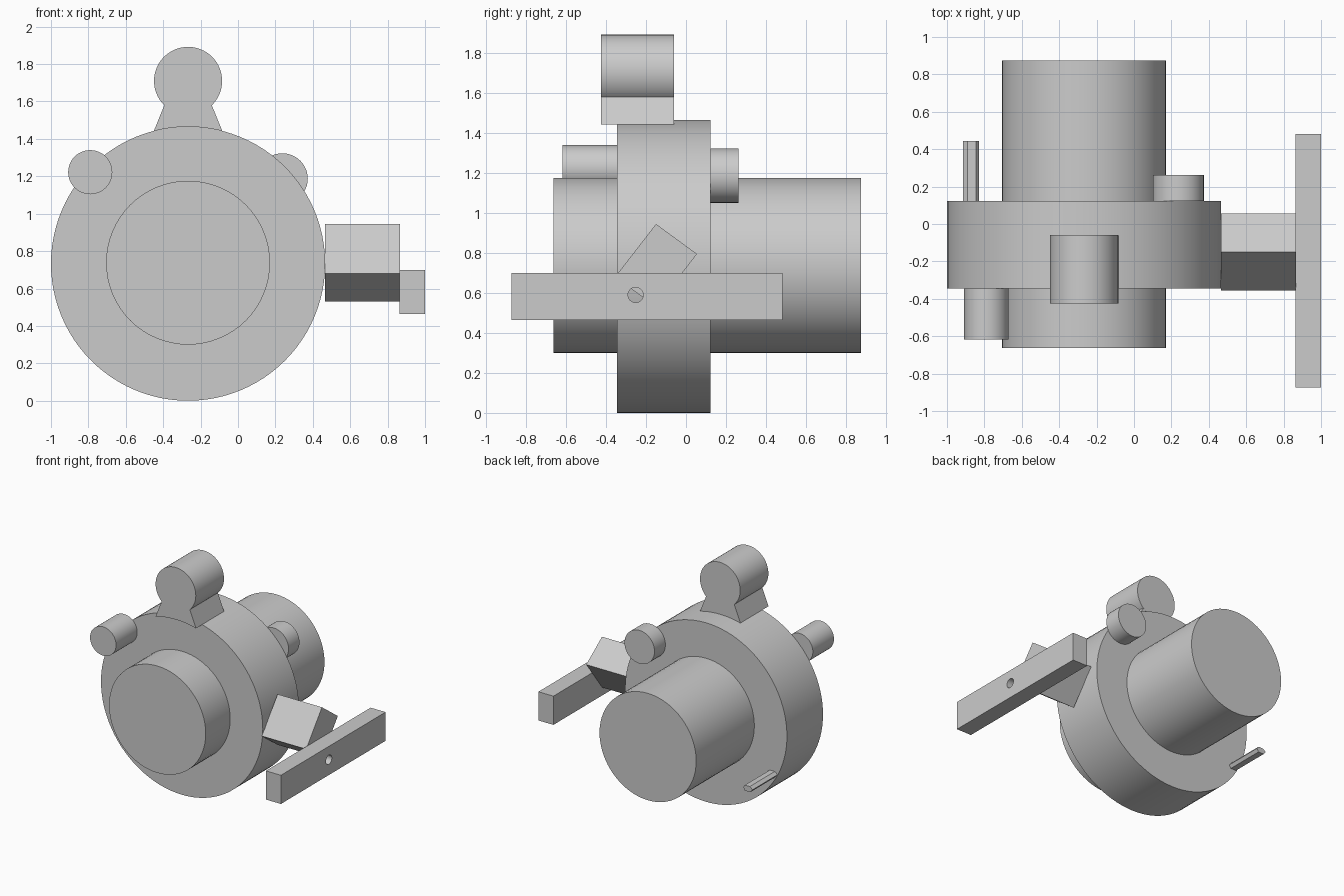
import bpy, bmesh, math
from mathutils import Vector

cube = bpy.data.objects.get("Cube")
if cube:
    bpy.data.objects.remove(cube, do_unlink=True)

grey = bpy.data.materials.new("plain grey")
grey.use_nodes = True
COLOUR = (0.6, 0.6, 0.6, 1)
grey.diffuse_color = COLOUR
grey.node_tree.nodes["Principled BSDF"].inputs["Base Color"].default_value = COLOUR

CX, CZ, R = -0.267, 0.733, 0.733  # main disc centre and radius


def prism(name, profile, start, end, axis="y"):
    """Extrude a closed profile: (x, z) along y, or (y, z) along x."""
    bm = bmesh.new()
    place = (lambda a, b, t: (a, t, b)) if axis == "y" else (lambda a, b, t: (t, a, b))
    face = bm.faces.new([bm.verts.new(place(a, b, start)) for a, b in profile])
    ext = bmesh.ops.extrude_face_region(bm, geom=[face], use_keep_orig=True)
    moved = [v for v in ext["geom"] if isinstance(v, bmesh.types.BMVert)]
    bmesh.ops.translate(bm, verts=moved, vec=Vector(place(0, 0, end - start)))
    bmesh.ops.recalc_face_normals(bm, faces=bm.faces)
    mesh = bpy.data.meshes.new(name)
    bm.to_mesh(mesh)
    bm.free()
    mesh.materials.append(grey)
    obj = bpy.data.objects.new(name, mesh)
    bpy.context.collection.objects.link(obj)
    smooth(obj)
    return obj


def smooth(obj):
    bpy.ops.object.select_all(action="DESELECT")
    obj.select_set(True)
    bpy.context.view_layer.objects.active = obj
    bpy.ops.object.shade_smooth_by_angle(angle=math.radians(30))


def arc(x, z, r, a0=0, a1=360, n=64):
    """Points on an arc; a full circle leaves out the repeated end."""
    count = n if a1 - a0 == 360 else n + 1
    angles = [math.radians(a0 + (a1 - a0) * i / n) for i in range(count)]
    return [(x + r * math.cos(a), z + r * math.sin(a)) for a in angles]


def box(a0, a1, b0, b1):
    return [(a0, b0), (a1, b0), (a1, b1), (a0, b1)]


# Body: wide disc with a drum passing through it
prism("main_disc", arc(CX, CZ, R, n=96), -0.345, 0.122)
prism("centre_drum", arc(CX, CZ + 0.005, 0.438), -0.662, 0.875)

# Round boss on a flared pedestal that follows the disc rim
prism("top_boss", arc(CX, 1.71, 0.182), -0.425, -0.06)
half_angle = 14.5
pedestal = arc(CX, CZ, R - 0.001, 90 - half_angle, 90 + half_angle, 16)
pedestal += [(CX - 0.127, 1.58), (CX + 0.127, 1.58)]
prism("boss_pedestal", pedestal, -0.424, -0.061)

# Knobs overlapping the rim, front and back
prism("front_knob", arc(-0.79, 1.222, 0.118, n=48), -0.618, -0.345)
prism("back_knob", arc(0.237, 1.187, 0.136, n=48), 0.122, 0.263)

# Small flat bar low on the back
pin = [(-0.915, 0.395), (-0.89, 0.415), (-0.845, 0.415),
       (-0.83, 0.395), (-0.845, 0.37), (-0.895, 0.37)]
prism("rear_pin", pin, 0.122, 0.445)

# Tilted block joining the disc to the side bar
block = [(-0.15, 0.945), (0.055, 0.795), (-0.15, 0.53), (-0.355, 0.68)]
prism("tilted_block", block, 0.464, 0.866, axis="x")

# Side bar with a drilled hole
bar = prism("side_bar", box(-0.873, 0.482, 0.465, 0.7), 0.864, 1.0, axis="x")
drill = prism("hole_cutter", arc(-0.252, 0.59, 0.038, n=32), 0.8, 1.1, axis="x")
drill.hide_render = True
cut = bar.modifiers.new("hole", "BOOLEAN")
cut.operation = "DIFFERENCE"
cut.solver = "EXACT"
cut.object = drill
bpy.context.view_layer.objects.active = bar
bpy.ops.object.modifier_apply(modifier=cut.name)
bpy.data.objects.remove(drill, do_unlink=True)
smooth(bar)
